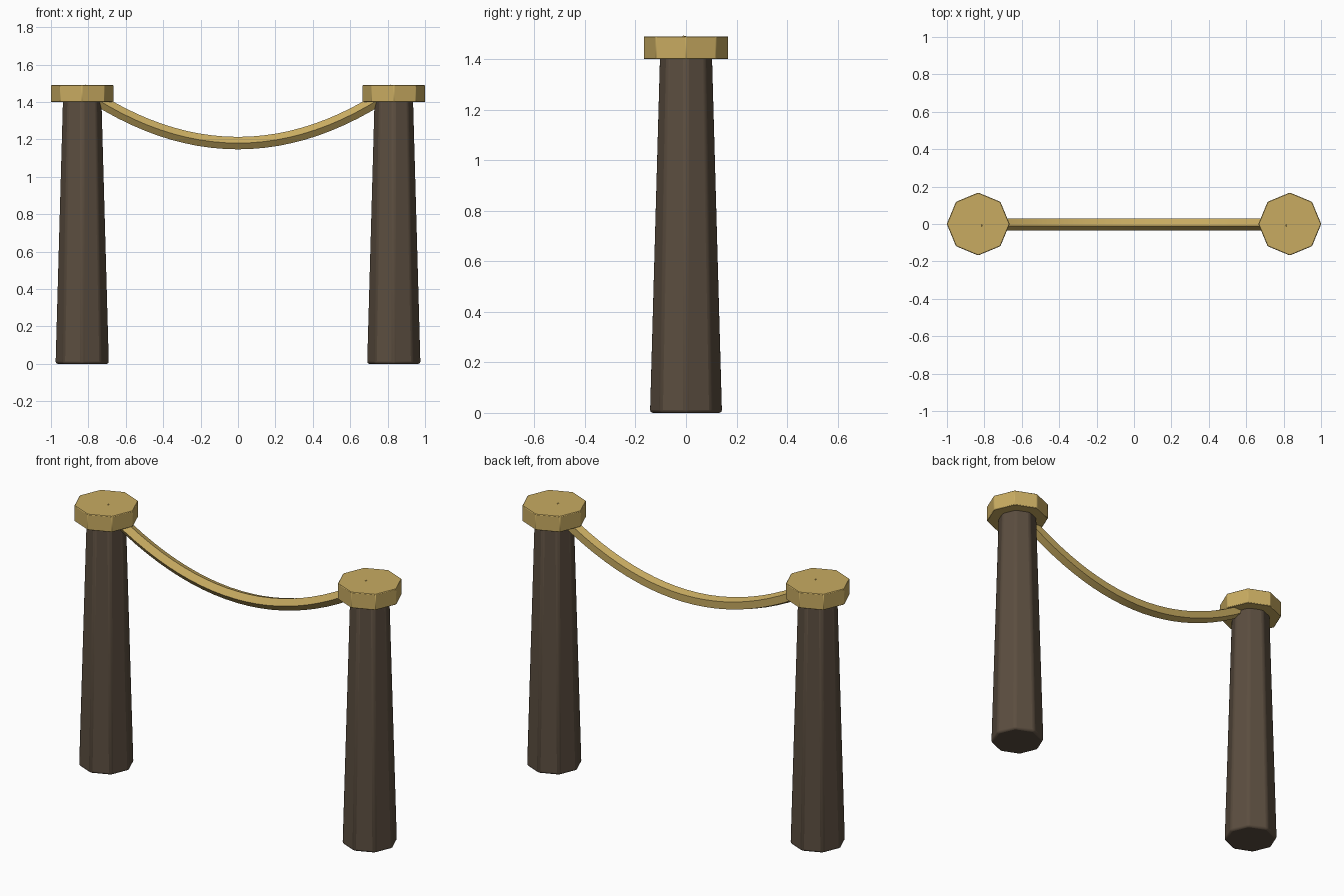
import bpy
import bmesh
from math import cos, sin, pi, radians, atan
from mathutils import Vector

if "Cube" in bpy.data.objects:
    bpy.data.objects.remove(bpy.data.objects["Cube"], do_unlink=True)


def make_material(name, rgb):
    mat = bpy.data.materials.new(name)
    mat.use_nodes = True
    mat.diffuse_color = (*rgb, 1)
    mat.node_tree.nodes["Principled BSDF"].inputs["Base Color"].default_value = (*rgb, 1)
    return mat


wood = make_material("dark_wood", (0.105, 0.075, 0.05))
gold = make_material("aged_gold", (0.58, 0.41, 0.12))


def finish(name, bm, mat, bevel=0.0, segments=1, angle=30):
    bmesh.ops.recalc_face_normals(bm, faces=bm.faces)
    mesh = bpy.data.meshes.new(name)
    bm.to_mesh(mesh)
    bm.free()
    mesh.materials.append(mat)
    obj = bpy.data.objects.new(name, mesh)
    bpy.context.collection.objects.link(obj)
    if bevel:
        mod = obj.modifiers.new("soft_edges", "BEVEL")
        mod.width = bevel
        mod.segments = segments
        mod.limit_method = "ANGLE"
    bpy.ops.object.select_all(action="DESELECT")
    obj.select_set(True)
    bpy.context.view_layer.objects.active = obj
    bpy.ops.object.shade_smooth_by_angle(angle=radians(angle))
    return obj


def octagon_column(name, x, z0, z1, r0, r1, mat, bevel, segments):
    bm = bmesh.new()
    rings = [[bm.verts.new((x + r * cos(i * pi / 4), r * sin(i * pi / 4), z))
              for i in range(8)] for r, z in ((r0, z0), (r1, z1))]
    for i in range(8):
        j = (i + 1) % 8
        bm.faces.new((rings[0][i], rings[0][j], rings[1][j], rings[1][i]))
    for ring in rings:
        bm.faces.new(ring)
    return finish(name, bm, mat, bevel, segments)


# Tapered posts with octagonal caps
POST_X = 0.833
for side, sign in (("left", 1), ("right", -1)):
    octagon_column(side + "_post", sign * POST_X, 0, 1.43, 0.145, 0.105, wood, 0.012, 2)
    octagon_column(side + "_cap", sign * POST_X, 1.4, 1.49, 0.168, 0.168, gold, 0.003, 1)

# Sagging five-sided rope swept along a parabola
LOW, SAG, RADIUS, STEPS, SIDES = 1.18, 0.412, 0.035, 24, 5
bm = bmesh.new()
rings = []
for s in range(STEPS + 1):
    x = POST_X * (2 * s / STEPS - 1)
    slope = atan(2 * SAG * x)
    up = Vector((-sin(slope), 0, cos(slope)))
    centre = Vector((x, 0, LOW + SAG * x * x))
    rings.append([bm.verts.new(centre + RADIUS * (sin(a) * up + Vector((0, -cos(a), 0))))
                  for a in (2 * pi * k / SIDES for k in range(SIDES))])
for a, b in zip(rings, rings[1:]):
    for k in range(SIDES):
        n = (k + 1) % SIDES
        bm.faces.new((a[k], a[n], b[n], b[k]))
bm.faces.new(rings[0])
bm.faces.new(rings[-1])
finish("hanging_rope", bm, gold)
